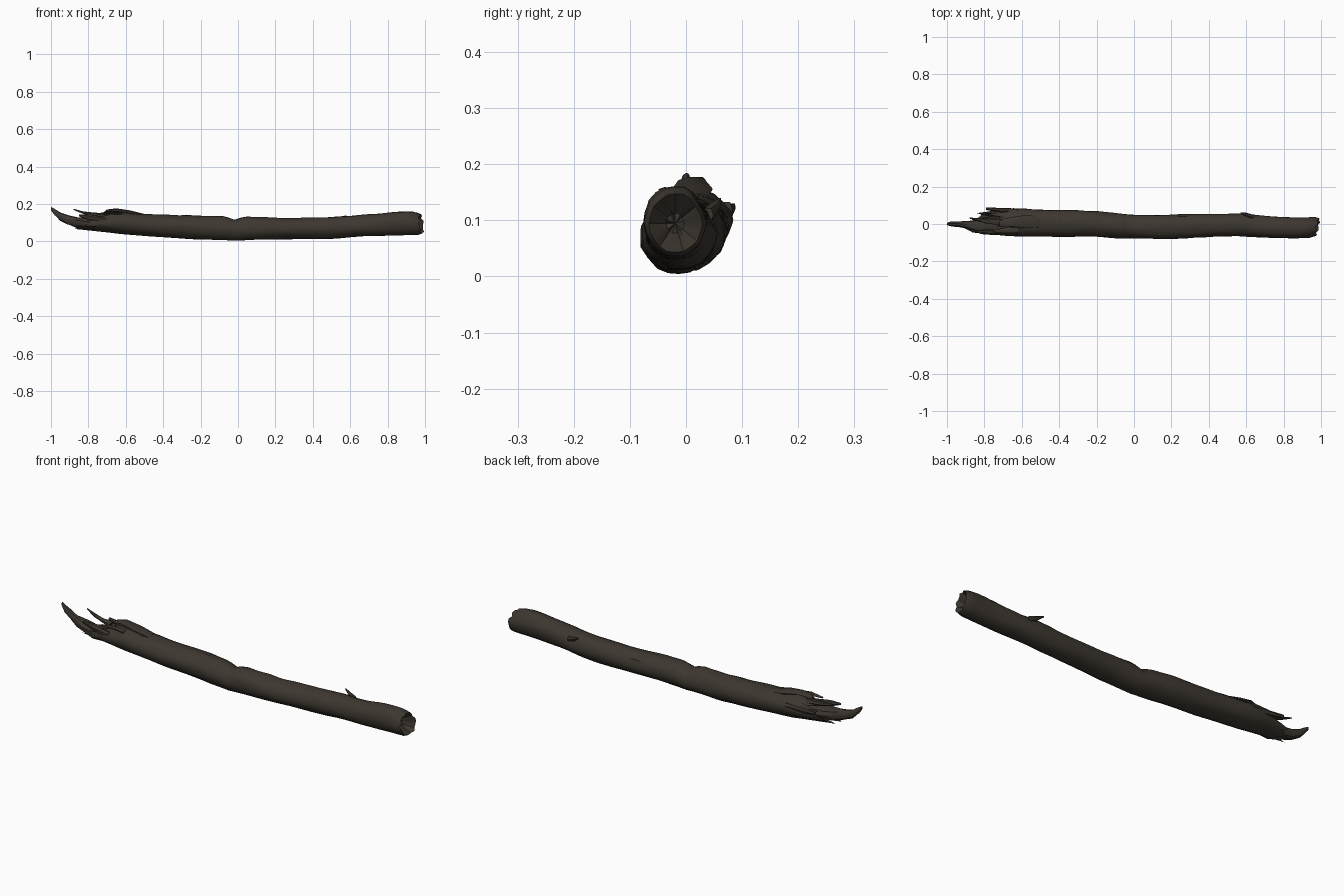
import bpy, bmesh, math
from mathutils import Vector, noise

bark = bpy.data.materials.new("dark bark")
bark.diffuse_color = (0.047, 0.038, 0.029, 1)
SIDES = 20

# trunk stations: x, y min, y max, z min, z max
STATIONS = [
    (-0.80, -0.058, 0.066, 0.064, 0.135), (-0.72, -0.060, 0.078, 0.053, 0.150),
    (-0.64, -0.065, 0.083, 0.042, 0.160), (-0.56, -0.068, 0.080, 0.035, 0.150),
    (-0.40, -0.068, 0.075, 0.022, 0.142), (-0.20, -0.068, 0.069, 0.009, 0.136),
    (-0.07, -0.075, 0.055, 0.006, 0.134), (-0.02, -0.075, 0.050, 0.004, 0.115),
    (0.03, -0.077, 0.049, 0.005, 0.133), (0.13, -0.084, 0.048, 0.010, 0.132),
    (0.25, -0.078, 0.050, 0.010, 0.125), (0.45, -0.065, 0.055, 0.014, 0.129),
    (0.58, -0.066, 0.056, 0.021, 0.136), (0.68, -0.074, 0.045, 0.027, 0.142),
    (0.85, -0.076, 0.034, 0.031, 0.160), (0.92, -0.076, 0.034, 0.033, 0.163),
    (0.97, -0.072, 0.034, 0.036, 0.152)]


def station(x):
    for a, b in zip(STATIONS, STATIONS[1:]):
        if x <= b[0]:
            t = max(0, (x - a[0]) / (b[0] - a[0]))
            return [a[i] + (b[i] - a[i]) * t for i in range(1, 5)]
    return STATIONS[-1][1:]


def ring_points(x, scale=1.0):
    y0, y1, z0, z1 = station(x)
    pts = []
    for k in range(SIDES):
        a = 2 * math.pi * k / SIDES
        c, s = math.cos(a), math.sin(a)
        # long grain ridges and broad lumps
        n = noise.noise(Vector((x * 5, c * 2.2, s * 2.2)))
        n2 = noise.noise(Vector((x * 14 + 9, c * 3, s * 3)))
        r = scale * (1 + 0.07 * n + (0.05 if s > -0.2 else 0.015) * n2)
        pts.append(Vector((x, (y0 + y1) / 2 + (y1 - y0) / 2 * r * c,
                           (z0 + z1) / 2 + (z1 - z0) / 2 * r * s)))
    return pts


def loft(name, rings, angle=40):
    bm = bmesh.new()
    rows = [[bm.verts.new(p) for p in ring] for ring in rings]
    n = len(rows[0])
    for a, b in zip(rows, rows[1:]):
        for k in range(n):
            bm.faces.new((a[k], a[(k + 1) % n], b[(k + 1) % n], b[k]))
    for row in (rows[0], rows[-1]):
        mid = bm.verts.new(sum((v.co for v in row), Vector()) / n)
        for k in range(n):
            bm.faces.new((row[k], row[(k + 1) % n], mid))
    bmesh.ops.recalc_face_normals(bm, faces=bm.faces)
    mesh = bpy.data.meshes.new(name)
    bm.to_mesh(mesh)
    bm.free()
    ob = bpy.data.objects.new(name, mesh)
    bpy.context.collection.objects.link(ob)
    mesh.materials.append(bark)
    bpy.ops.object.select_all(action='DESELECT')
    ob.select_set(True)
    bpy.context.view_layer.objects.active = ob
    bpy.ops.object.shade_smooth_by_angle(angle=math.radians(angle))
    return ob


# trunk: hollow torn left end, long body, dished right end
rings = []
for scale, dx in ((0.45, 0.09), (0.75, 0.05), (0.93, 0.0)):
    ring = ring_points(-0.80, scale)
    for k, p in enumerate(ring):
        s = math.sin(2 * math.pi * k / SIDES)
        jag = 0.035 * math.sin(k * 2.6) * (1 - dx * 10)
        p.x += dx + jag + (0.07 * s if s > 0 else 0.045 * s)
    rings.append(ring)
x = -0.68
while x < 0.94:
    rings.append(ring_points(x))
    x += 0.033
for scale, dx in ((1.0, 0.0), (0.88, 0.02), (0.6, -0.005), (0.3, -0.03)):
    ring = ring_points(0.96, scale)
    for k, p in enumerate(ring):
        p.x += dx + 0.22 * (p.y + 0.02) - 0.12 * (p.z - 0.09) + 0.006 * math.sin(k * 2.3)
    rings.append(ring)
loft("trunk", rings)


# splinter path points: x, y, z, half width, half height
def splinter(name, path, sides=7):
    rings = []
    for i, (x, y, z, w, h) in enumerate(path):
        ring = []
        for k in range(sides):
            a = 2 * math.pi * k / sides
            j = 1 + 0.15 * math.sin(3 * i + 2 * k)
            ring.append(Vector((x, y + w * j * math.cos(a), z + h * j * math.sin(a))))
        rings.append(ring)
    loft(name, rings, 35)


splinter("long_end_splinter", [
    (-0.70, -0.005, 0.092, 0.050, 0.034), (-0.80, -0.012, 0.094, 0.045, 0.030),
    (-0.86, -0.012, 0.103, 0.032, 0.029), (-0.91, -0.004, 0.115, 0.018, 0.025),
    (-0.95, 0.000, 0.134, 0.015, 0.022), (-0.98, 0.000, 0.157, 0.013, 0.017),
    (-1.0, 0.000, 0.176, 0.006, 0.009)], 9)
splinter("upright_splinter", [
    (-0.70, 0.01, 0.137, 0.022, 0.014), (-0.78, 0.015, 0.145, 0.014, 0.010),
    (-0.83, 0.022, 0.155, 0.009, 0.007), (-0.88, 0.032, 0.172, 0.003, 0.003)])
splinter("back_splinter", [
    (-0.62, 0.068, 0.115, 0.015, 0.020), (-0.72, 0.074, 0.118, 0.012, 0.014),
    (-0.79, 0.082, 0.122, 0.007, 0.009)])
splinter("front_splinter", [
    (-0.70, -0.045, 0.11, 0.014, 0.02), (-0.79, -0.044, 0.128, 0.012, 0.014),
    (-0.85, -0.042, 0.140, 0.004, 0.006)])
# lifted bark on the upper side
splinter("lifted_bark", [
    (-0.50, 0.010, 0.142, 0.030, 0.006), (-0.58, 0.012, 0.156, 0.035, 0.010),
    (-0.65, 0.010, 0.168, 0.028, 0.010), (-0.70, 0.005, 0.164, 0.022, 0.007),
    (-0.72, 0.000, 0.150, 0.012, 0.006)])
splinter("bark_flake", [
    (-0.62, -0.03, 0.147, 0.018, 0.006), (-0.68, -0.034, 0.153, 0.016, 0.006),
    (-0.75, -0.038, 0.148, 0.006, 0.004)])
# broken twig on the back
splinter("twig_stub", [
    (0.64, 0.035, 0.108, 0.014, 0.015), (0.60, 0.050, 0.122, 0.010, 0.011),
    (0.57, 0.060, 0.136, 0.003, 0.004)])
